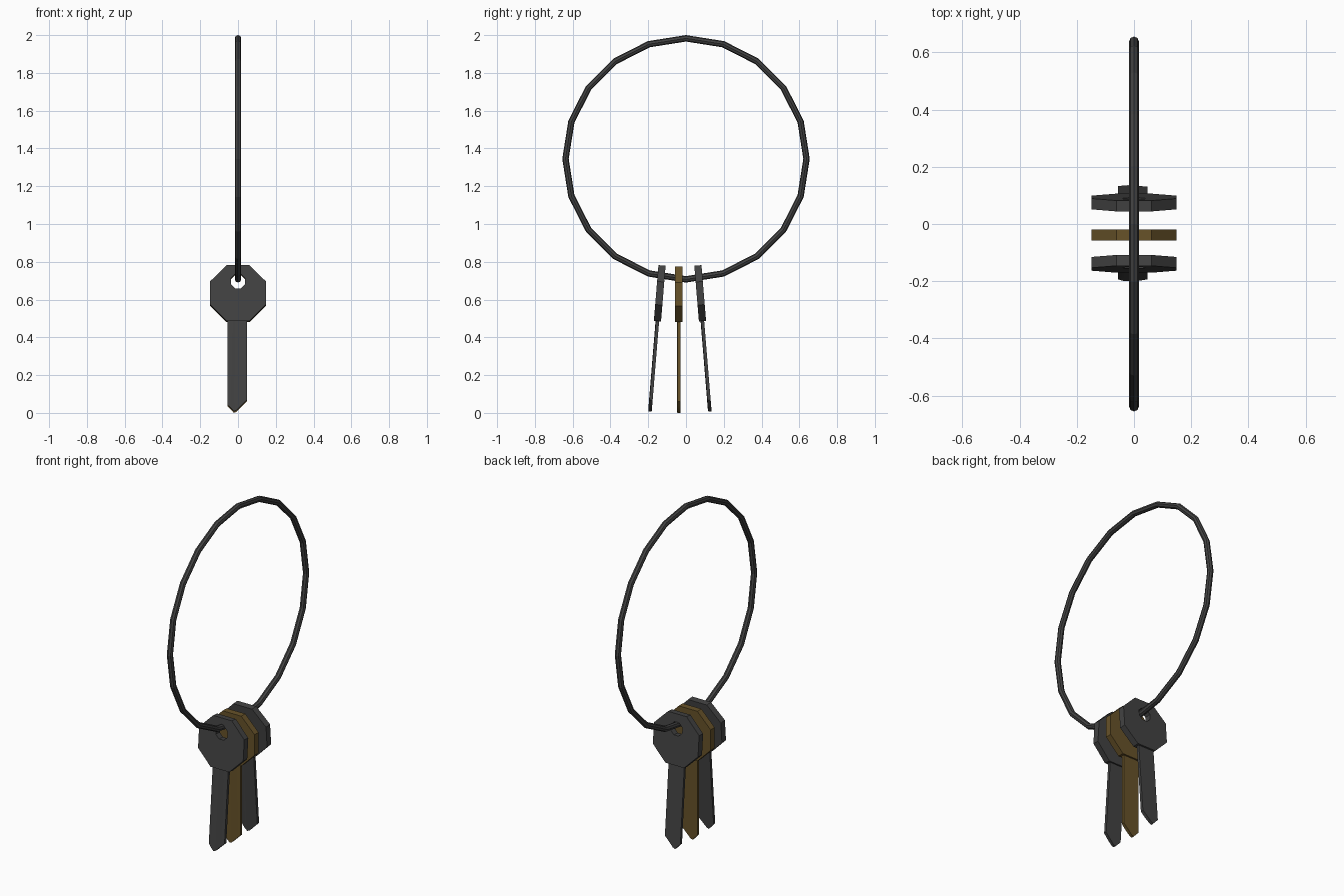
import bpy, bmesh, math
from mathutils import Matrix

if "Cube" in bpy.data.objects:
    bpy.data.objects.remove(bpy.data.objects["Cube"])


def material(name, rgb):
    m = bpy.data.materials.new(name)
    m.diffuse_color = (*rgb, 1)
    m.use_nodes = True
    m.node_tree.nodes["Principled BSDF"].inputs["Base Color"].default_value = m.diffuse_color
    return m


DARK = material("dark_metal", (0.055, 0.055, 0.055))
BRASS = material("brass", (0.135, 0.085, 0.022))
HOLE_Z = 0.69


def octagon(cz, apothem):
    r = apothem / math.cos(math.pi / 8)
    return [(r * math.cos(math.pi * (i + 0.5) / 4),
             cz + r * math.sin(math.pi * (i + 0.5) / 4)) for i in range(8)]


def add_object(name, bm, mat, matrix):
    bmesh.ops.recalc_face_normals(bm, faces=bm.faces)
    me = bpy.data.meshes.new(name)
    bm.to_mesh(me)
    bm.free()
    me.materials.append(mat)
    ob = bpy.data.objects.new(name, me)
    bpy.context.collection.objects.link(ob)
    ob.matrix_world = matrix
    return ob


def key_head(name, mat, matrix):
    # octagonal plate with an octagonal hole
    bm = bmesh.new()
    loops = []
    for cz, ap, y in ((0.628, 0.148, -0.019), (0.628, 0.148, 0.019),
                      (HOLE_Z, 0.038, 0.019), (HOLE_Z, 0.038, -0.019)):
        loops.append([bm.verts.new((x, y, z - HOLE_Z)) for x, z in octagon(cz, ap)])
    for k in range(4):
        a, b = loops[k], loops[(k + 1) % 4]
        for i in range(8):
            j = (i + 1) % 8
            bm.faces.new((a[i], a[j], b[j], b[i]))
    return add_object(name, bm, mat, matrix)


def key_blade(name, mat, matrix):
    # columns across the blade: x, front y, bottom z (shallow groove in front)
    cols = [(-0.056, -0.006, 0.036), (-0.034, -0.010, 0.013), (-0.022, -0.008, 0.0),
            (-0.008, -0.008, 0.006), (0.02, -0.010, 0.034), (0.047, -0.008, 0.06)]
    bm = bmesh.new()
    rows = []
    for x, y, z in cols:
        rows.append([bm.verts.new((x, a, b - HOLE_Z)) for a, b in
                     ((y, z), (y, 0.488), (0.009, 0.488), (0.009, z))])
    for a, b in zip(rows, rows[1:]):
        for i in range(4):
            j = (i + 1) % 4
            bm.faces.new((a[i], a[j], b[j], b[i]))
    bm.faces.new(rows[0])
    bm.faces.new(rows[-1])
    ob = add_object(name, bm, mat, matrix)
    bpy.ops.object.select_all(action='DESELECT')
    ob.select_set(True)
    bpy.context.view_layer.objects.active = ob
    bpy.ops.object.shade_smooth_by_angle(angle=math.radians(30))


# Ring
bpy.ops.mesh.primitive_torus_add(major_segments=20, minor_segments=8,
                                 major_radius=0.638, minor_radius=0.017,
                                 location=(0, 0, 1.345), rotation=(0, math.pi / 2, 0))
ring = bpy.context.object
ring.name = "ring"
ring.data.materials.append(DARK)

# Keys hanging from the ring, outer ones splayed
for label, y, lift, tilt, mat in (("front", -0.134, 0.005, -4.7, DARK),
                                  ("middle", -0.038, 0.0, 0.0, BRASS),
                                  ("back", 0.070, 0.005, 4.7, DARK)):
    mtx = Matrix.Translation((0, y, HOLE_Z + lift)) @ Matrix.Rotation(math.radians(tilt), 4, 'X')
    key_head(label + "_key_head", mat, mtx)
    key_blade(label + "_key_blade", mat, mtx)
